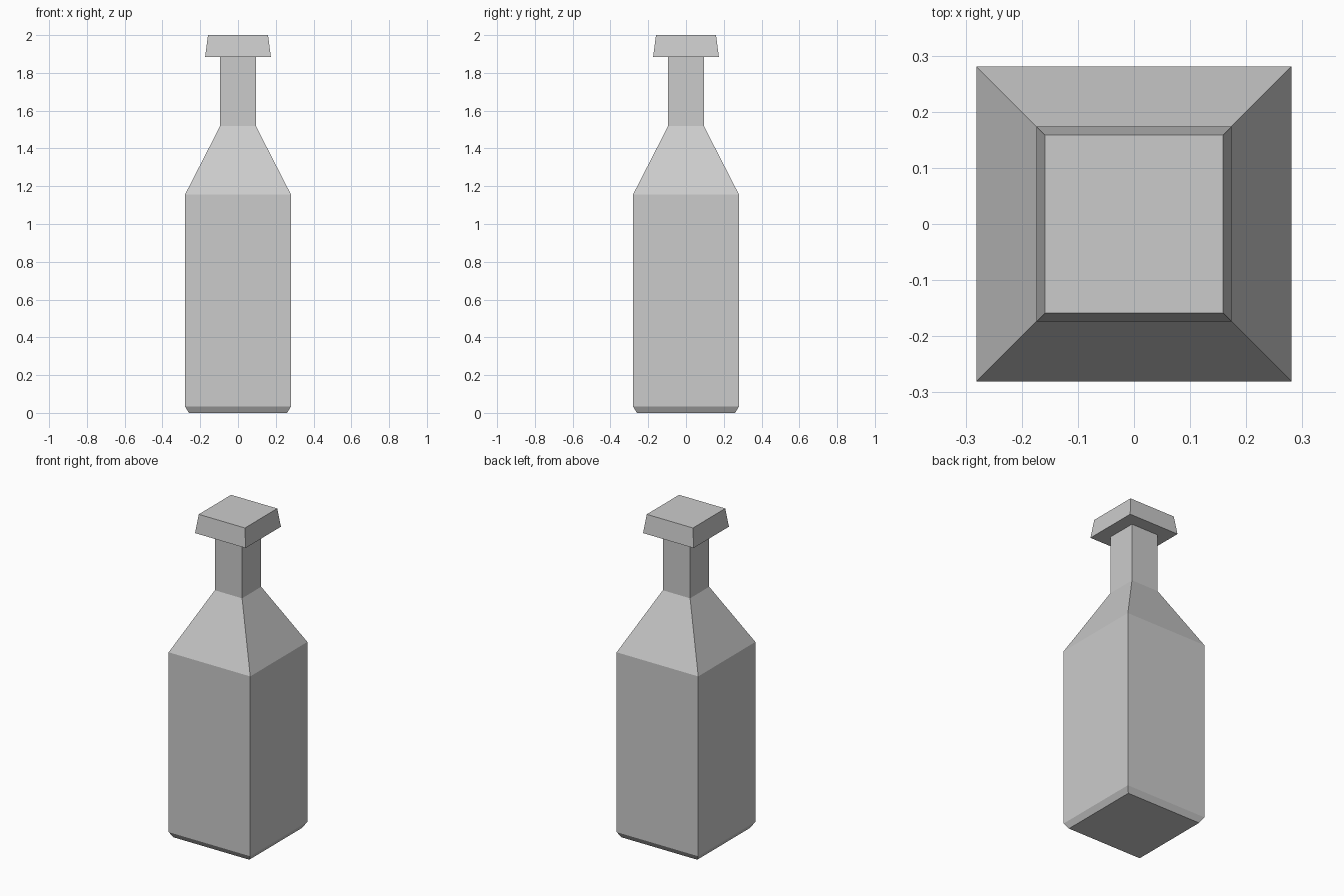
import bpy, bmesh

if "Cube" in bpy.data.objects:
    bpy.data.objects.remove(bpy.data.objects["Cube"])


def square_loft(name, profile):
    """Stack square rings given as (half_width, z), with capped ends."""
    bm = bmesh.new()
    rings = [[bm.verts.new((sx * r, sy * r, z))
              for sx, sy in ((-1, -1), (1, -1), (1, 1), (-1, 1))]
             for r, z in profile]
    for low, high in zip(rings, rings[1:]):
        for i in range(4):
            j = (i + 1) % 4
            bm.faces.new((low[i], low[j], high[j], high[i]))
    bm.faces.new(rings[0][::-1])
    bm.faces.new(rings[-1])
    mesh = bpy.data.meshes.new(name)
    bm.to_mesh(mesh)
    bm.free()
    obj = bpy.data.objects.new(name, mesh)
    bpy.context.collection.objects.link(obj)
    return obj


# Bottle: chamfered base, straight body, sloped shoulder, neck (tucked into the cap)
square_loft("bottle", [(0.26, 0), (0.281, 0.035), (0.281, 1.155),
                       (0.094, 1.52), (0.094, 1.89)])

# Cap: slightly tapered square stopper
square_loft("cap", [(0.174, 1.885), (0.159, 2.0)])
